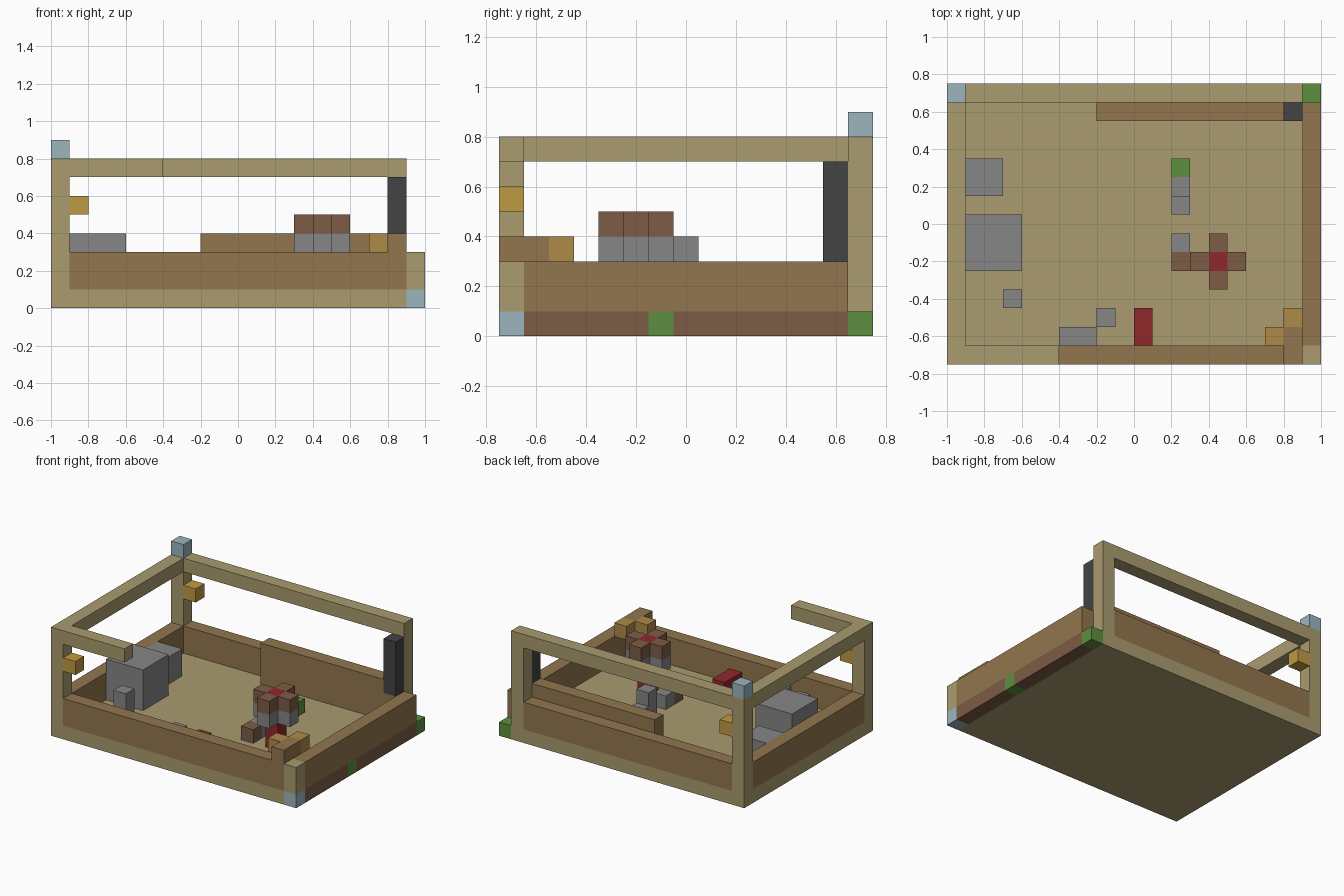
import bpy
import bmesh
from mathutils import Vector

if "Cube" in bpy.data.objects:
    bpy.data.objects.remove(bpy.data.objects["Cube"])

CELL = 0.1
ORIGIN = Vector((-1, -0.75, 0))


def material(name, hex_code):
    """Flat material from an sRGB hex code, stored as linear values."""
    srgb = [int(hex_code[i:i + 2], 16) / 255 for i in (0, 2, 4)]
    lin = [c / 12.92 if c < 0.04 else ((c + 0.055) / 1.055) ** 2.4 for c in srgb]
    mat = bpy.data.materials.new(name)
    mat.use_nodes = True
    mat.diffuse_color = (*lin, 1)
    mat.node_tree.nodes["Principled BSDF"].inputs["Base Color"].default_value = (*lin, 1)
    return mat


tan = material("tan", "AA9C6F")
brown = material("brown", "92764E")
umber = material("reddish brown", "7D5C46")
grey = material("grey", "868686")
charcoal = material("charcoal", "434345")
green = material("green", "5D8F41")
blue = material("pale blue", "9BB5BE")
red = material("red", "90282C")
yellow = material("yellow", "BF9B42")
amber = material("amber", "AF8A47")


def block(name, mat, corner, size):
    """Box from its lowest corner and size, both counted in cells."""
    bm = bmesh.new()
    bmesh.ops.create_cube(bm, size=1)
    low, size = Vector(corner), Vector(size)
    for v in bm.verts:
        v.co = ORIGIN + CELL * (low + size * 0.5 + v.co * size)
    mesh = bpy.data.meshes.new(name)
    bm.to_mesh(mesh)
    bm.free()
    mesh.materials.append(mat)
    obj = bpy.data.objects.new(name, mesh)
    bpy.context.collection.objects.link(obj)
    return obj


# Floor and low walls
block("floor", tan, (0, 0, 0), (19, 15, 1))
block("front_wall", brown, (1, 0, 1), (18, 1, 2))
block("back_wall", brown, (1, 14, 1), (17, 1, 2))
block("left_wall", brown, (0, 1, 1), (1, 13, 2))
block("right_wall", brown, (19, 1, 1), (1, 13, 2))
block("bench_base", brown, (8, 13, 1), (11, 1, 2))
block("bench_top", brown, (8, 13, 3), (10, 1, 1))

# Footing under the right wall
block("footing_front", umber, (19, 1, 0), (1, 5, 1))
block("footing_marker", green, (19, 6, 0), (1, 1, 1))
block("footing_back", umber, (19, 7, 0), (1, 7, 1))
block("footing_back_corner", green, (19, 14, 0), (1, 1, 1))
block("footing_front_corner", blue, (19, 0, 0), (1, 1, 1))
block("front_corner_post", tan, (19, 0, 1), (1, 1, 2))

# Open frame of posts and beams, with lamps on the two side posts
for end, y in (("front", 0), ("back", 14)):
    block(end + "_side_post", tan, (0, y, 1), (1, 1, 6))
    block(end + "_lamp", yellow, (1, y, 5), (1, 1, 1))
block("far_post", tan, (18, 14, 1), (1, 1, 6))
block("side_beam", tan, (0, 1, 7), (1, 13, 1))
block("back_beam", tan, (0, 14, 7), (19, 1, 1))
block("front_beam", tan, (0, 0, 7), (6, 1, 1))
block("post_cap", blue, (0, 14, 8), (1, 1, 1))
block("dark_pillar", charcoal, (18, 13, 3), (1, 1, 4))

# Raised front corner
block("corner_step", brown, (18, 0, 3), (1, 2, 1))
block("corner_trim_inner", amber, (18, 2, 3), (1, 1, 1))
block("corner_trim_front", amber, (17, 1, 3), (1, 1, 1))

# Stones on the floor
block("large_boulder", grey, (1, 5, 1), (3, 3, 3))
block("back_boulder", grey, (1, 9, 1), (2, 2, 2))
block("tall_stone", grey, (3, 3, 1), (1, 1, 2))
block("long_stone", grey, (6, 1, 1), (2, 1, 1))
block("small_stone", grey, (8, 2, 1), (1, 1, 1))
block("middle_stone", grey, (12, 6, 1), (1, 1, 1))
block("standing_stone", grey, (12, 8, 1), (1, 1, 2))
block("low_stone", grey, (12, 9, 1), (1, 1, 1))
block("bush", green, (12, 10, 1), (1, 1, 1))
block("stump", umber, (12, 5, 1), (1, 1, 1))
block("red_box", red, (10, 1, 1), (1, 2, 1))

# Mushroom-like cross on a red stem
block("cross_stem", red, (14, 5, 1), (1, 1, 4))
for side, dx, dy in (("left", 1, 0), ("right", -1, 0), ("back", 0, 1), ("front", 0, -1)):
    block("cross_under_" + side, grey, (14 + dx, 5 + dy, 3), (1, 1, 1))
    block("cross_top_" + side, umber, (14 + dx, 5 + dy, 4), (1, 1, 1))
